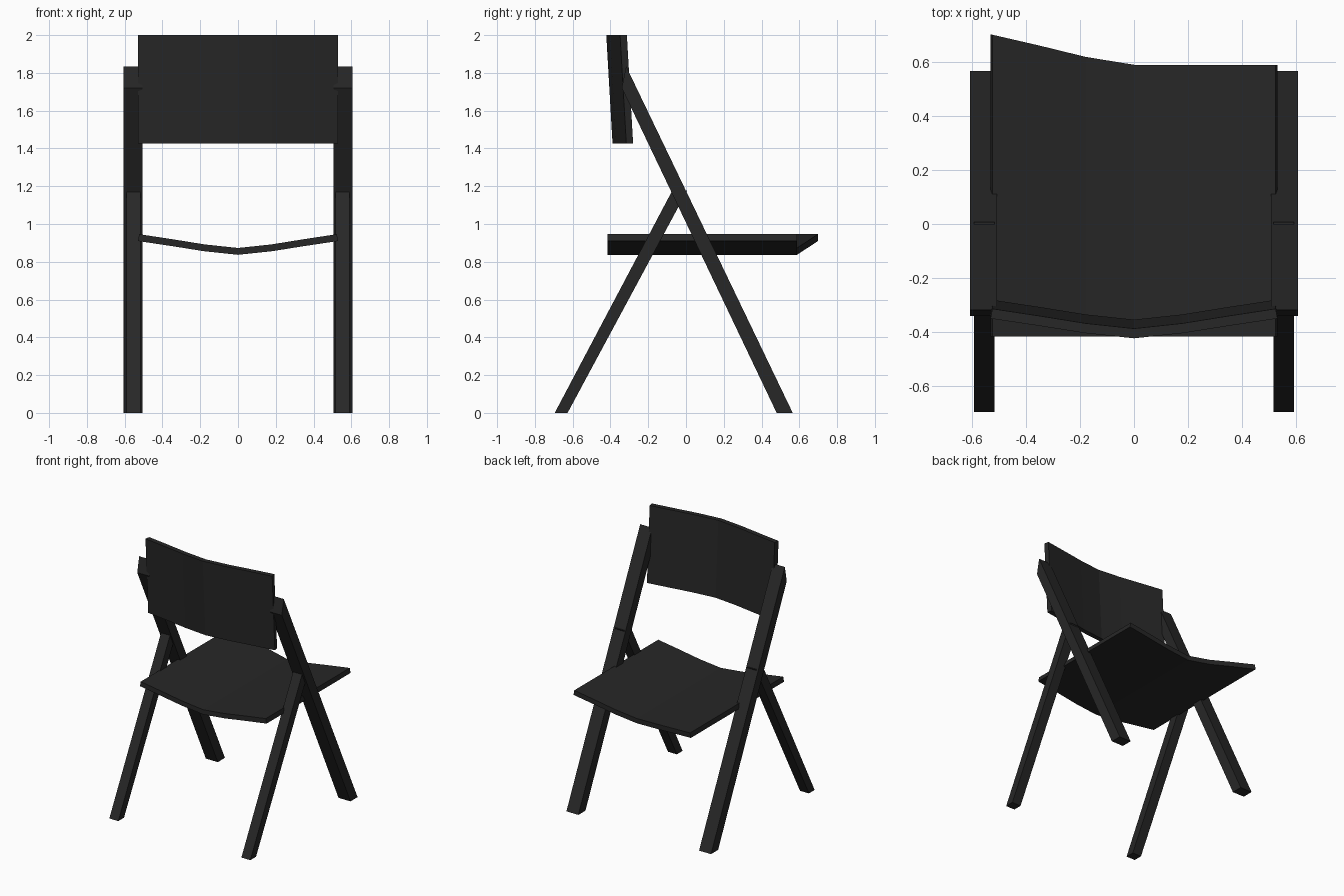
import bpy, bmesh

if "Cube" in bpy.data.objects:
    bpy.data.objects.remove(bpy.data.objects["Cube"])

mat = bpy.data.materials.new("dark_paint")
mat.diffuse_color = (0.02, 0.02, 0.02, 1)
mat.use_nodes = True
mat.node_tree.nodes["Principled BSDF"].inputs["Base Color"].default_value = mat.diffuse_color


def loft(name, ring_a, ring_b):
    """Solid between two matching outlines; caps are strips of quads."""
    bm = bmesh.new()
    a = [bm.verts.new(p) for p in ring_a]
    b = [bm.verts.new(p) for p in ring_b]
    n = len(a)
    for i in range(n):
        j = (i + 1) % n
        bm.faces.new((a[i], a[j], b[j], b[i]))
    for r in (a, b):
        for i in range(n // 2 - 1):
            bm.faces.new((r[i], r[i + 1], r[n - 2 - i], r[n - 1 - i]))
    bmesh.ops.recalc_face_normals(bm, faces=bm.faces)
    me = bpy.data.meshes.new(name)
    bm.to_mesh(me)
    bm.free()
    me.materials.append(mat)
    ob = bpy.data.objects.new(name, me)
    bpy.context.collection.objects.link(ob)
    return ob


def leg(name, profile, x0, x1):
    for side, s in (("left", -1), ("right", 1)):
        loft(f"{name}_{side}",
             [(s * x0, y, z) for y, z in profile],
             [(s * x1, y, z) for y, z in profile])


# Long legs rising to the backrest, short legs ending at the crossing
leg("long_leg", [(0.48, 0), (0.565, 0), (-0.317, 1.835), (-0.34, 1.72)], 0.505, 0.605)
leg("short_leg", [(-0.695, 0), (-0.627, 0), (0.007, 1.178), (-0.072, 1.178)], 0.515, 0.59)

# Shared shallow curve: (x, rise above the centre)
half = [(0.53, 0.073), (0.35, 0.046), (0.18, 0.019)]
curve = [(-x, h) for x, h in half] + [(0, 0)] + [(x, h) for x, h in reversed(half)]
T = 0.036
outline = [(x, h) for x, h in curve] + [(x * 0.987, h + T) for x, h in reversed(curve)]


# Seat: front edge flares forward on the left half only
def front_y(h, x, top):
    rise = h - (T if top else 0)
    return 0.588 + (rise * 1.52 if x < 0 else 0)


n = len(curve)
loft("seat",
     [(x, -0.415, 0.837 + h) for x, h in outline],
     [(x, front_y(h, x, i >= n), 0.837 + h) for i, (x, h) in enumerate(outline)])

# Backrest: same curve in plan, leaning slightly back
loft("backrest",
     [(x, -0.389 + h, 1.427) for x, h in outline],
     [(x, -0.422 + h, 2.0) for x, h in outline])
